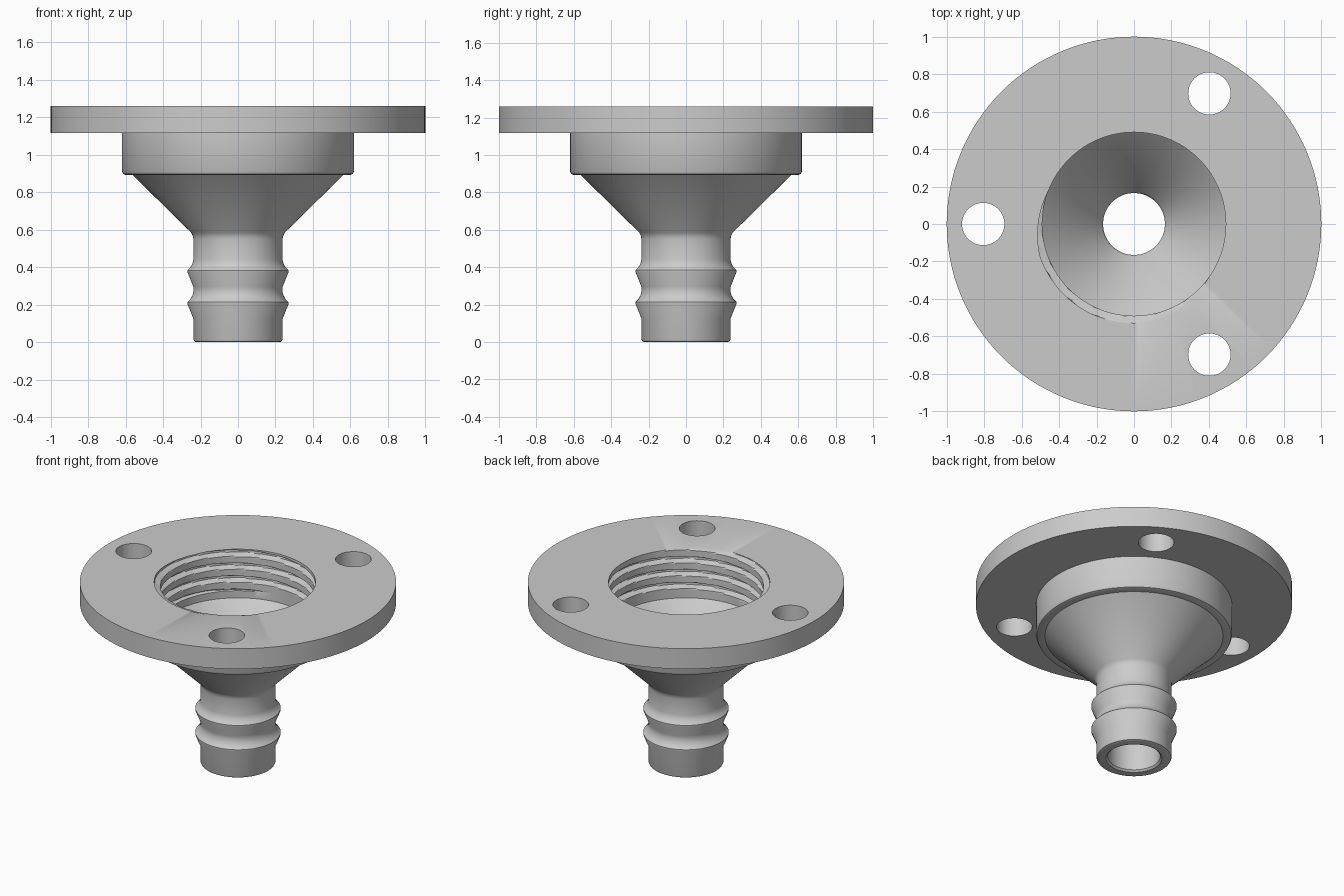
import bpy, bmesh
from math import sin, cos, pi, radians

if "Cube" in bpy.data.objects:
    bpy.data.objects.remove(bpy.data.objects["Cube"])

SEG = 128
TOP, THREAD_END = 1.26, 0.97
PITCH, DEPTH, BORE = 0.09, 0.04, 0.49


def thread_radius(z, a):
    """Socket wall radius with a right-handed helical groove."""
    u = (z - TOP) / PITCH - (a - radians(242)) / (2 * pi)
    u = abs(u - round(u))
    ramp = min(1, max(0, (0.23 - u) / 0.11))
    fade = min(1, max(0, (z - THREAD_END) / 0.02))
    return BORE + DEPTH * ramp * fade


def add_cylinder(name, r, x, y, z0, z1, seg):
    bpy.ops.mesh.primitive_cylinder_add(vertices=seg, radius=r, depth=z1 - z0,
                                        location=(x, y, (z0 + z1) / 2))
    ob = bpy.context.object
    ob.name = name
    return ob


# Outer profile: spigot with two barbs, cone, collar, flange
barbs = []
for z in (0.21, 0.38):
    barbs += [(0.238, z - 0.085), (0.27, z - 0.006), (0.27, z + 0.004), (0.254, z + 0.02),
              (0.243, z + 0.04), (0.238, z + 0.06)]
outer = [(0.225, 0), (0.233, 0.004), (0.238, 0.015)] + barbs + [
    (0.238, 0.55), (0.241, 0.567), (0.25, 0.585), (0.563, 0.893),
    (0.60, 0.893), (0.613, 0.898), (0.62, 0.912), (0.62, 1.118),
    (1.0, 1.118), (1.0, TOP)]
# Inner profile: threaded socket, funnel, bore
ROWS = 60
socket = [TOP - (TOP - THREAD_END) * i / ROWS for i in range(ROWS + 1)]
funnel = [(BORE, 0.92), (0.175, 0.605), (0.165, 0.585), (0.165, 0.012), (0.177, 0)]

# Lathe the closed profile
bm = bmesh.new()
rings = []
rows = [(lambda a, r=r: r, z) for r, z in outer]
rows += [(lambda a, z=z: thread_radius(z, a), z) for z in socket]
rows += [(lambda a, r=r: r, z) for r, z in funnel]
for radius, z in rows:
    ring = []
    for i in range(SEG):
        a = 2 * pi * i / SEG
        r = radius(a)
        ring.append(bm.verts.new((r * cos(a), r * sin(a), z)))
    rings.append(ring)
for k, ring in enumerate(rings):
    nxt = rings[(k + 1) % len(rings)]
    for i in range(SEG):
        j = (i + 1) % SEG
        bm.faces.new((ring[i], ring[j], nxt[j], nxt[i]))
bmesh.ops.recalc_face_normals(bm, faces=bm.faces)
mesh = bpy.data.meshes.new("hose_adapter")
bm.to_mesh(mesh)
bm.free()
adapter = bpy.data.objects.new("hose_adapter", mesh)
bpy.context.collection.objects.link(adapter)

# Three screw holes through the flange
for k in range(3):
    a = radians(60 + 120 * k)
    cutter = add_cylinder("screw_hole_cutter", 0.113, 0.805 * cos(a), 0.805 * sin(a), 1.0, 1.4, 48)
    cutter.hide_render = True
    mod = adapter.modifiers.new("screw_hole", 'BOOLEAN')
    mod.operation = 'DIFFERENCE'
    mod.solver = 'EXACT'
    mod.object = cutter
    bpy.context.view_layer.objects.active = adapter
    bpy.ops.object.modifier_apply(modifier=mod.name)
    bpy.data.objects.remove(cutter)

# Smooth shading with sharp edges kept
bpy.ops.object.select_all(action='DESELECT')
adapter.select_set(True)
bpy.context.view_layer.objects.active = adapter
bpy.ops.object.shade_smooth_by_angle(angle=radians(30))
